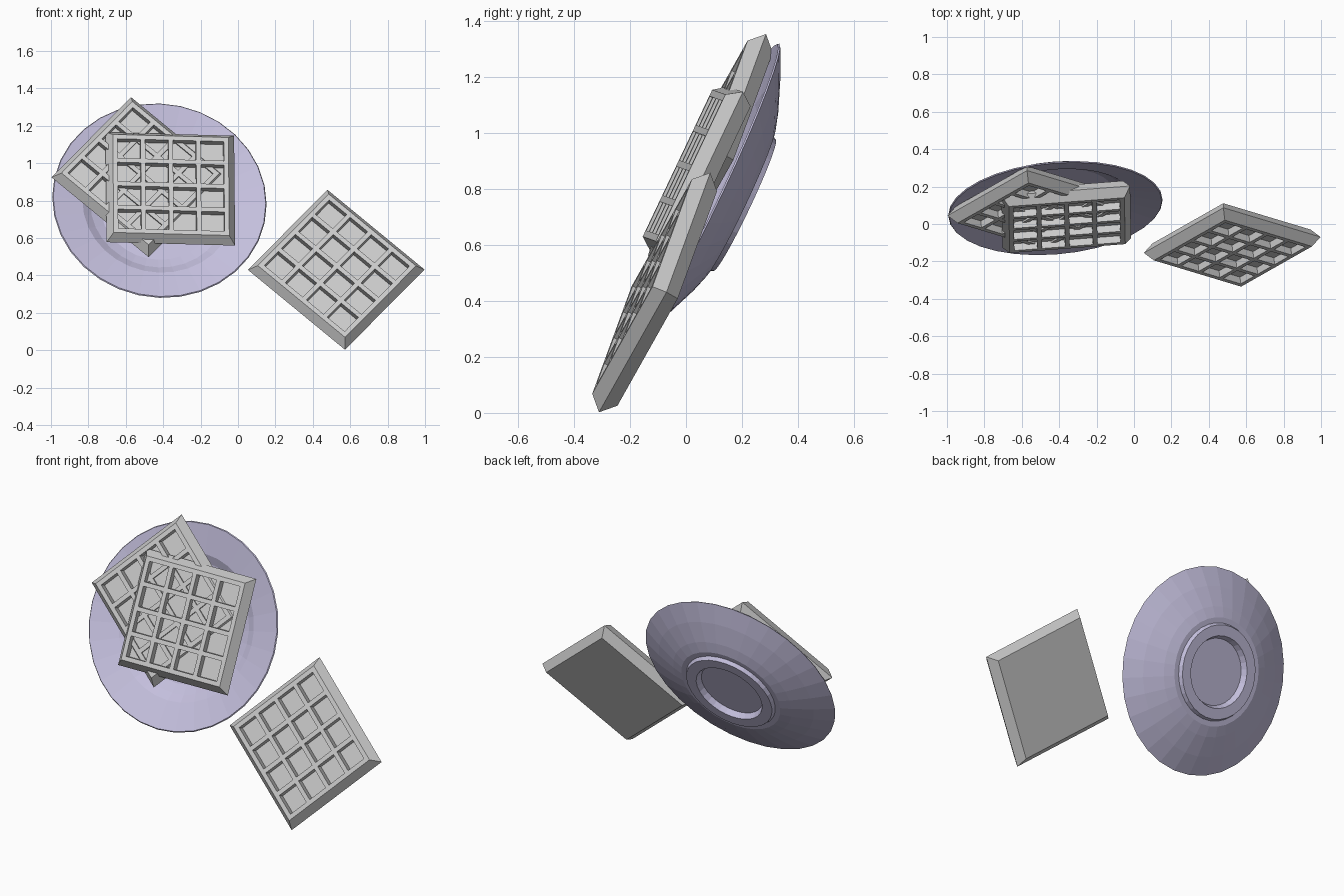
import bpy, bmesh, math
from mathutils import Vector, Matrix

if "Cube" in bpy.data.objects:
    bpy.data.objects.remove(bpy.data.objects["Cube"])

# shared tilted frame of the whole dish: U across, V up the slope, N out of the plate
N = Vector((0.08, -0.90, 0.427)).normalized()
U = (Vector((1, 0, 0)) - N.x * N).normalized()
V = N.cross(U)
TILT = Matrix((U, V, N)).transposed().to_4x4()


def finish(bm, name, center, spin=0.0):
    bmesh.ops.recalc_face_normals(bm, faces=bm.faces)
    me = bpy.data.meshes.new(name)
    bm.to_mesh(me)
    bm.free()
    ob = bpy.data.objects.new(name, me)
    bpy.context.collection.objects.link(ob)
    ob.matrix_world = (Matrix.Translation(center) @ TILT
                       @ Matrix.Rotation(math.radians(spin), 4, 'Z'))
    return ob


def plate():
    # lathed (radius, height) profile: eating side first, then underside and foot ring
    profile = [(0.0, -0.085), (0.31, -0.085), (0.365, -0.065), (0.41, -0.035),
               (0.57, 0.004), (0.575, -0.002), (0.47, -0.053), (0.36, -0.098),
               (0.30, -0.117), (0.27, -0.117), (0.26, -0.138), (0.20, -0.138),
               (0.185, -0.105), (0.0, -0.105)]
    bm = bmesh.new()
    vs = [bm.verts.new((r, 0, h)) for r, h in profile]
    es = [bm.edges.new(p) for p in zip(vs, vs[1:])]
    bmesh.ops.spin(bm, geom=vs + es, cent=(0, 0, 0), axis=(0, 0, 1),
                   angle=math.tau, steps=32, use_duplicate=False)
    bmesh.ops.remove_doubles(bm, verts=bm.verts, dist=1e-4)
    ob = finish(bm, "plate", (-0.42, 0.085, 0.80))
    mat = bpy.data.materials.new("glaze")
    mat.diffuse_color = (0.55, 0.52, 0.72, 1)
    mat.use_nodes = True
    mat.node_tree.nodes["Principled BSDF"].inputs["Base Color"].default_value = mat.diffuse_color
    ob.data.materials.append(mat)


def waffle(name, center, spin):
    hx, hy, half, inset, depth = 0.345, 0.325, 0.05, 0.035, 0.04

    def lines(h):
        # alternating rib and pocket lines across the top face
        pitch = (2 * h - 0.025) / 4
        pts = [-h]
        for i in range(4):
            a = -h + 0.025 + i * pitch
            pts += [a, a + pitch - 0.025]
        return pts + [h]

    xs, ys = lines(hx - inset), lines(hy - inset)
    bm = bmesh.new()
    g = [[bm.verts.new((x, y, half)) for x in xs] for y in ys]
    pockets = []
    for j in range(9):
        for i in range(9):
            f = bm.faces.new((g[j][i], g[j][i + 1], g[j + 1][i + 1], g[j + 1][i]))
            if i % 2 and j % 2:
                pockets.append(f)
    rim = [e for e in bm.edges if e.is_boundary]
    # sink the pockets
    for f in bmesh.ops.extrude_discrete_faces(bm, faces=pockets)['faces']:
        bmesh.ops.translate(bm, verts=f.verts, vec=(0, 0, -depth))
    bmesh.ops.delete(bm, geom=[f for f in pockets if f.is_valid], context='FACES_ONLY')
    # pointed sides: out to the middle, back in to the base
    for grow in (1, -1):
        ext = bmesh.ops.extrude_edge_only(bm, edges=rim)['geom']
        for v in (v for v in ext if isinstance(v, bmesh.types.BMVert)):
            bx, by = (hx - inset, hy - inset) if grow > 0 else (hx, hy)
            v.co.x *= (bx + grow * inset) / bx
            v.co.y *= (by + grow * inset) / by
            v.co.z -= half
        rim = [e for e in ext if isinstance(e, bmesh.types.BMEdge)]
    bmesh.ops.contextual_create(bm, geom=rim)
    ob = finish(bm, name, center, spin)
    for o in bpy.context.selected_objects:
        o.select_set(False)
    bpy.context.view_layer.objects.active = ob
    ob.select_set(True)
    bpy.ops.object.shade_smooth_by_angle(angle=math.radians(40))


plate()
waffle("lower_waffle", (-0.525, 0.087, 0.925), -41)
waffle("upper_waffle", (-0.362, 0.038, 0.862), 0.5)
waffle("loose_waffle", (0.525, -0.112, 0.43), -41)
